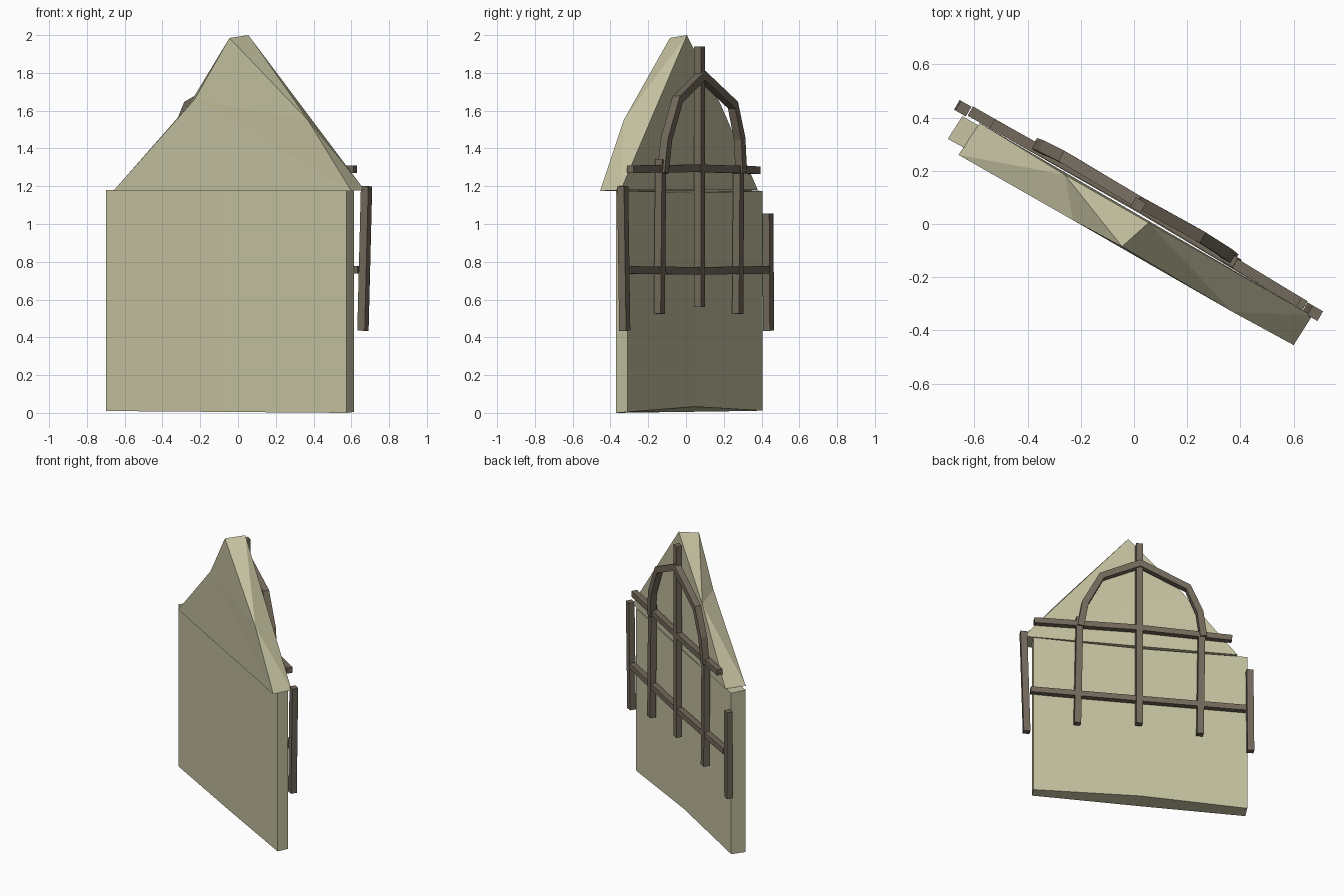
import bpy, bmesh, math
from mathutils import Matrix, Vector

if "Cube" in bpy.data.objects:
    bpy.data.objects.remove(bpy.data.objects["Cube"], do_unlink=True)

TURN = Matrix.Rotation(math.radians(-30), 3, 'Z')  # the wall stands at an angle


def material(name, color):
    m = bpy.data.materials.new(name)
    m.use_nodes = True
    m.diffuse_color = (*color, 1)
    bsdf = m.node_tree.nodes["Principled BSDF"]
    bsdf.inputs["Base Color"].default_value = (*color, 1)
    bsdf.inputs["Roughness"].default_value = 0.9
    return m


PLASTER = material("pale plaster", (0.55, 0.53, 0.35))
WOOD = material("dark timber", (0.17, 0.143, 0.105))


def finish(name, bm, mat):
    bmesh.ops.recalc_face_normals(bm, faces=bm.faces)
    mesh = bpy.data.meshes.new(name)
    bm.to_mesh(mesh)
    bm.free()
    mesh.materials.append(mat)
    ob = bpy.data.objects.new(name, mesh)
    bpy.context.collection.objects.link(ob)


def sweep(name, path, wide, deep, mat=WOOD):
    """Square timber along a path of (along wall, off wall, height) points."""
    bm = bmesh.new()
    pts = [Vector(p) for p in path]
    rings = []
    for i, p in enumerate(pts):
        t = (pts[min(i + 1, len(pts) - 1)] - pts[max(i - 1, 0)]).normalized()
        out = Vector((0, 1, 0))
        out = (out - t * out.dot(t)).normalized()
        side = t.cross(out)
        rings.append([bm.verts.new(TURN @ (p + side * a * wide / 2 + out * b * deep / 2))
                      for a, b in ((-1, -1), (1, -1), (1, 1), (-1, 1))])
    for r, s in zip(rings, rings[1:]):
        for k in range(4):
            bm.faces.new((r[k], r[(k + 1) % 4], s[(k + 1) % 4], s[k]))
    bm.faces.new(rings[0])
    bm.faces.new(rings[-1])
    finish(name, bm, mat)


# Lower wall: slab with slightly uneven ends and a raised back middle
bm = bmesh.new()
stations = [((-0.70, 0.32), (-0.645, 0.405), 0.01, 0.012, 1.18, 1.175),
            ((-0.06, -0.03), (-0.015, 0.045), 0.005, 0.033, 1.175, 1.165),
            ((0.575, -0.37), (0.615, -0.31), 0.0, 0.005, 1.175, 1.175)]
cols = []
for f, b, fz, bz, ft, bt in stations:
    cols.append([bm.verts.new(c) for c in
                 ((*f, fz), (*b, bz), (*b, bt), (*f, ft))])
for r, s in zip(cols, cols[1:]):
    for k in range(4):
        bm.faces.new((r[k], r[(k + 1) % 4], s[(k + 1) % 4], s[k]))
bm.faces.new(cols[0])
bm.faces.new(cols[-1])
finish("lower_wall", bm, PLASTER)

# Gable: faceted triangular block with a bent slope on each side
bm = bmesh.new()
corners = {"fl": (-0.66, 0.26, 1.175), "fr": (0.6, -0.455, 1.175),
           "br": (0.67, -0.345, 1.18), "bl": (-0.58, 0.38, 1.18),
           "ft": (-0.045, -0.085, 1.985), "bt": (0.055, 0.005, 2.0),
           "fm": (-0.23, 0.015, 1.66), "bm": (-0.26, 0.185, 1.63),
           "gm": (0.37, -0.33, 1.55)}
v = {k: bm.verts.new(c) for k, c in corners.items()}
for face in ("fl fr fm", "fr gm fm", "gm ft fm",      # front
             "bl bm br", "bm bt br",                  # back
             "fl fm bm", "fl bm bl", "fm ft bm", "ft bt bm",  # one slope
             "ft gm bt", "gm br bt", "gm fr br",      # other slope
             "fl bl br", "fl br fr"):                 # underside
    bm.faces.new([v[k] for k in face.split()])
finish("gable", bm, PLASTER)

# Posts on the back: name, foot position, head position, foot and head heights
for name, u0, u1, off, z0, z1 in (("end_post_left", 0.735, 0.757, 0.05, 0.435, 1.2),
                                  ("arch_post_left", 0.395, 0.38, 0.065, 0.525, 1.34),
                                  ("centre_post", -0.022, -0.022, 0.07, 0.56, 1.94),
                                  ("arch_post_right", -0.435, -0.445, 0.065, 0.525, 1.31),
                                  ("end_post_right", -0.778, -0.772, 0.055, 0.435, 1.055)):
    sweep(name, [(u0, off, z0), (u1, off, z1)], 0.045, 0.042)

# Horizontal rails
sweep("lower_rail", [(-0.745, 0.06, 0.757), (0, 0.065, 0.752), (0.71, 0.055, 0.757)], 0.04, 0.04)
sweep("upper_rail", [(-0.65, 0.06, 1.285), (0, 0.07, 1.295), (0.685, 0.055, 1.29)], 0.04, 0.04)

# Curved braces forming the pointed arch
sweep("arch_brace_left", [(0.375, 0.075, 1.27), (0.345, 0.08, 1.45),
                          (0.235, 0.085, 1.66), (-0.035, 0.08, 1.79)], 0.045, 0.045)
sweep("arch_brace_right", [(-0.455, 0.075, 1.27), (-0.43, 0.08, 1.45),
                           (-0.35, 0.085, 1.63), (-0.02, 0.08, 1.79)], 0.045, 0.045)
